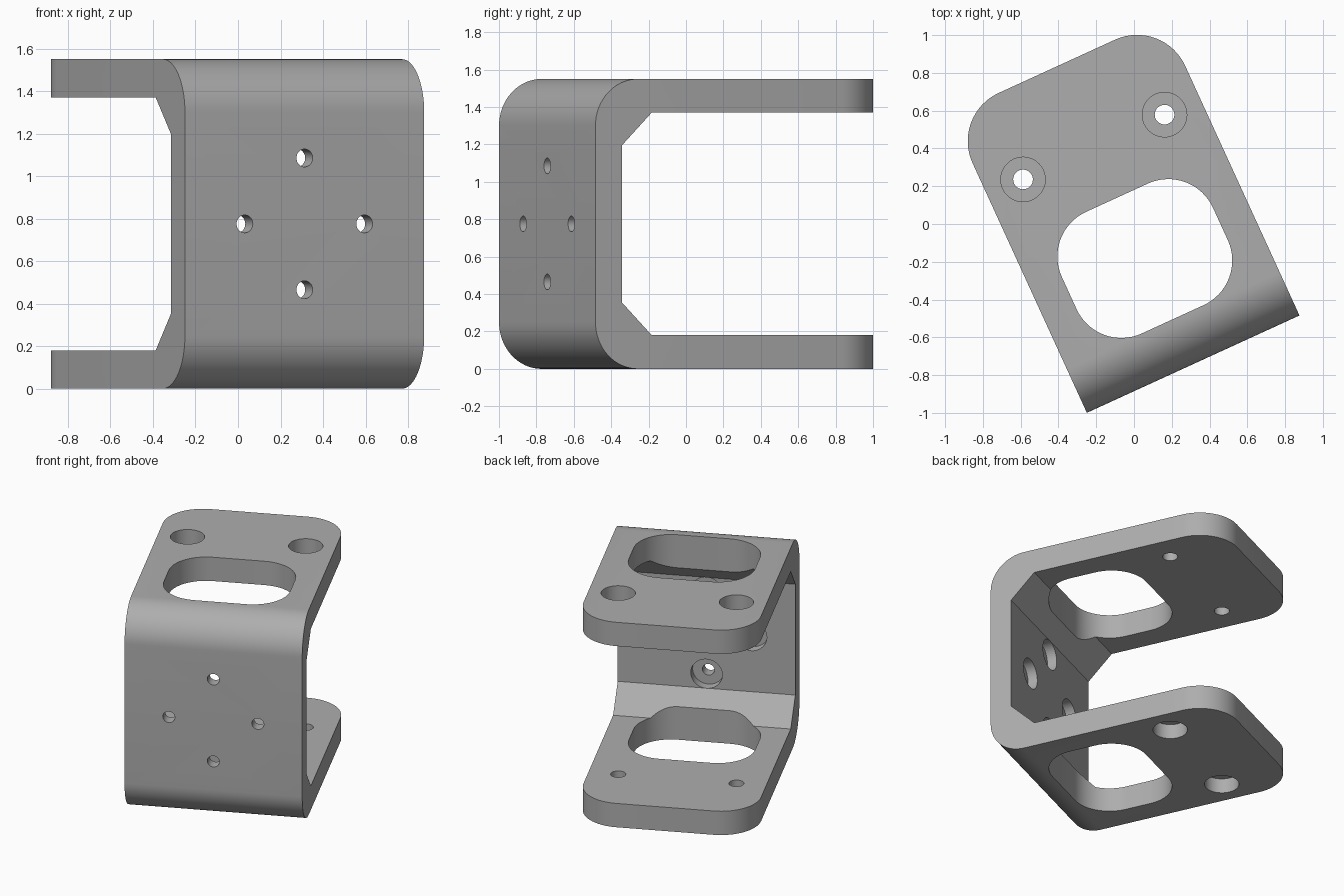
import bpy, bmesh
from math import radians, pi
from mathutils import Matrix, Vector

if "Cube" in bpy.data.objects:
    bpy.data.objects.remove(bpy.data.objects["Cube"], do_unlink=True)

# Bracket dimensions, in its own frame before it is turned
HEIGHT, PLATE, WALL, CHAMFER = 1.55, 0.18, 0.155, 0.176
MID, HALF_WIDTH = -0.024, 0.619
FRONT, BACK = -0.805, 0.929
BEND_R, CORNER_R = 0.25, 0.28
TURN = radians(24.6)

metal = bpy.data.materials.new("grey metal")
metal.use_nodes = True
metal.diffuse_color = (0.42, 0.42, 0.42, 1)
metal.node_tree.nodes["Principled BSDF"].inputs["Base Color"].default_value = (0.42, 0.42, 0.42, 1)


def make_object(name, bm):
    bmesh.ops.recalc_face_normals(bm, faces=bm.faces)
    mesh = bpy.data.meshes.new(name)
    bm.to_mesh(mesh)
    bm.free()
    mesh.materials.append(metal)
    obj = bpy.data.objects.new(name, mesh)
    bpy.context.collection.objects.link(obj)
    return obj


def prism(points, offset):
    """Extrude a closed outline along offset."""
    bm = bmesh.new()
    face = bm.faces.new([bm.verts.new(p) for p in points])
    extruded = bmesh.ops.extrude_face_region(bm, geom=[face])["geom"]
    verts = [g for g in extruded if isinstance(g, bmesh.types.BMVert)]
    bmesh.ops.translate(bm, verts=verts, vec=offset)
    return bm


def round_edges(bm, test, radius, segments):
    edges = [e for e in bm.edges if test(*[v.co for v in e.verts])]
    bmesh.ops.bevel(bm, geom=edges, offset=radius, segments=segments,
                    profile=0.5, affect='EDGES', clamp_overlap=False)


def upright(a, b):
    return abs(a.z - b.z) > 0.1 and (a - b).xy.length < 0.001


# C-shaped body: two plates joined by a wall, chamfered inside
inner = FRONT + WALL
lower = [(BACK, 0), (BACK, PLATE), (inner + CHAMFER, PLATE), (inner, PLATE + CHAMFER)]
upper = [(y, HEIGHT - z) for y, z in reversed(lower)]
outline = [(FRONT, 0)] + lower + upper + [(FRONT, HEIGHT)]
bm = prism([(MID - HALF_WIDTH, y, z) for y, z in outline], Vector((2 * HALF_WIDTH, 0, 0)))
round_edges(bm, lambda a, b: abs(a.x - b.x) > 1 and max(a.y, b.y) < FRONT + 0.001, BEND_R, 16)
round_edges(bm, lambda a, b: upright(a, b) and min(a.y, b.y) > BACK - 0.001, CORNER_R, 16)
bracket = make_object("bracket", bm)


def cut(cutter):
    cutter.hide_render = True
    mod = bracket.modifiers.new("cut", 'BOOLEAN')
    mod.operation, mod.solver, mod.object = 'DIFFERENCE', 'EXACT', cutter
    bpy.context.view_layer.objects.active = bracket
    bpy.ops.object.modifier_apply(modifier=mod.name)
    bpy.data.objects.remove(cutter, do_unlink=True)


def drill(centre, radius, depth, rotation=Matrix()):
    bm = bmesh.new()
    bmesh.ops.create_cone(bm, cap_ends=True, segments=40, radius1=radius, radius2=radius,
                          depth=depth, matrix=Matrix.Translation(centre) @ rotation)
    cut(make_object("drill", bm))


# Rounded window through both plates
hu, hv, vc = 0.44, 0.354, -0.19
corners = [(MID + sx * hu, vc + sy * hv, -0.1) for sx, sy in ((-1, -1), (1, -1), (1, 1), (-1, 1))]
bm = prism(corners, Vector((0, 0, HEIGHT + 0.2)))
round_edges(bm, upright, 0.26, 16)
cut(make_object("window_cutter", bm))

# Plate screw holes, counterbored from outside
BORE = 0.11
for side in (-1, 1):
    x, y = MID + side * 0.412, 0.459
    drill((x, y, HEIGHT / 2), 0.052, HEIGHT + 0.4)
    for z in (0, HEIGHT):
        drill((x, y, z), 0.118, 2 * BORE)

# Wall screw holes in a diamond, counterbored from inside
lying = Matrix.Rotation(pi / 2, 4, 'X')
for dx, dz in ((1, 0), (-1, 0), (0, 1), (0, -1)):
    x, z = MID + dx * 0.31, HEIGHT / 2 + dz * 0.31
    drill((x, FRONT + WALL / 2, z), 0.042, 0.4, lying)
    drill((x, inner, z), 0.11, 0.14, lying)

# Turn the bracket and shade its curved faces smooth
bracket.data.transform(Matrix.Rotation(TURN, 4, 'Z'))
for obj in bpy.context.selected_objects:
    obj.select_set(False)
bracket.select_set(True)
bpy.context.view_layer.objects.active = bracket
bpy.ops.object.shade_smooth_by_angle(angle=radians(30))
